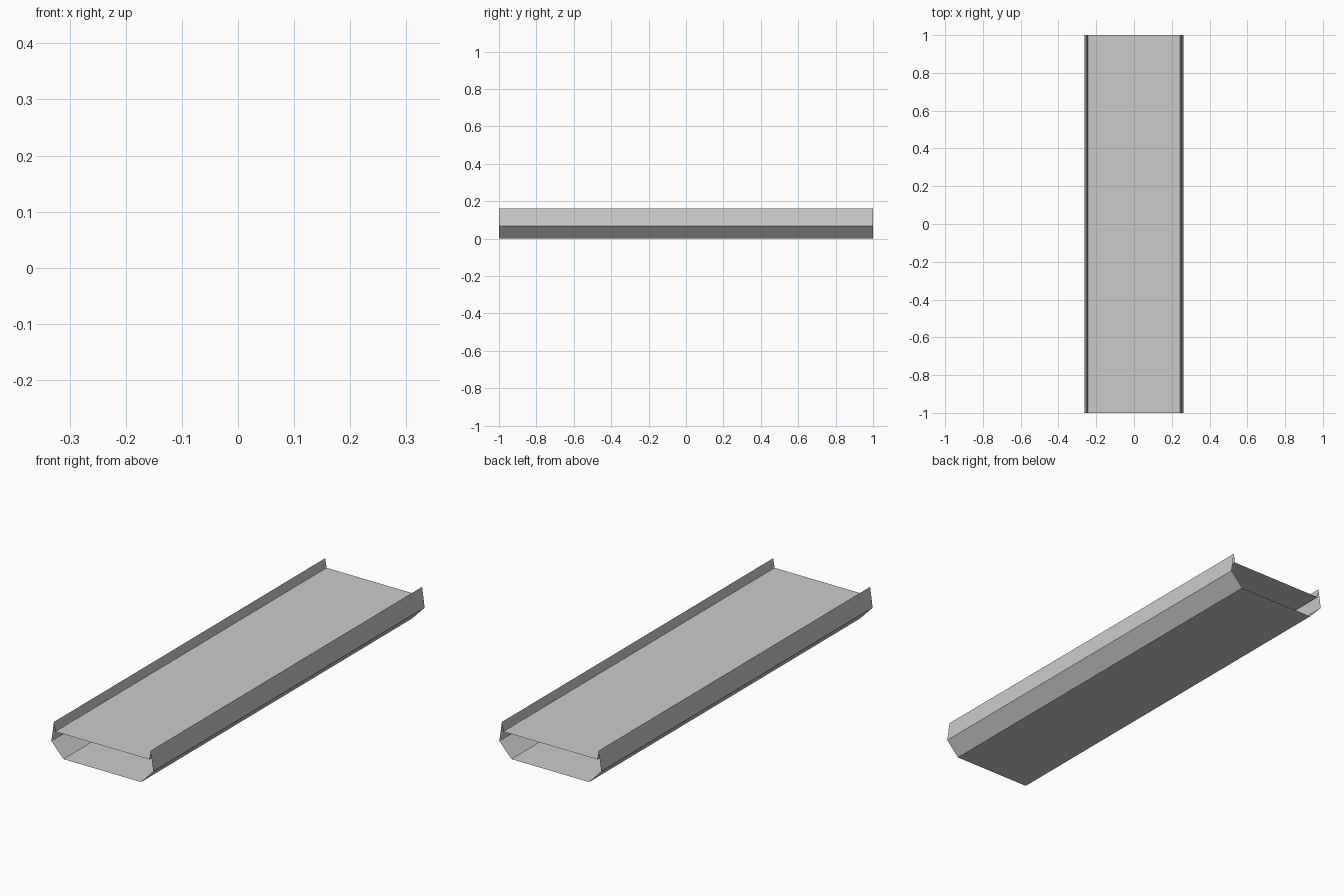
import bpy
import bmesh

if "Cube" in bpy.data.objects:
    bpy.data.objects.remove(bpy.data.objects["Cube"])

LENGTH = 2.0

# Right half of the cross-section (x, z): floor, chamfer, wall top, deck edge
half = [(0.20, 0.0), (0.263, 0.067), (0.25, 0.16), (0.243, 0.117)]
profile = half + [(-x, z) for x, z in reversed(half)]

# Thin closed sheet section, swept along y with open ends
bm = bmesh.new()
rings = [[bm.verts.new((x, y, z)) for x, z in profile]
         for y in (-LENGTH / 2, LENGTH / 2)]
n = len(profile)
for i in range(n):
    j = (i + 1) % n
    bm.faces.new((rings[0][i], rings[0][j], rings[1][j], rings[1][i]))
bmesh.ops.recalc_face_normals(bm, faces=bm.faces)

mesh = bpy.data.meshes.new("walkway_deck_segment")
bm.to_mesh(mesh)
bm.free()
bpy.context.collection.objects.link(
    bpy.data.objects.new("walkway_deck_segment", mesh))
